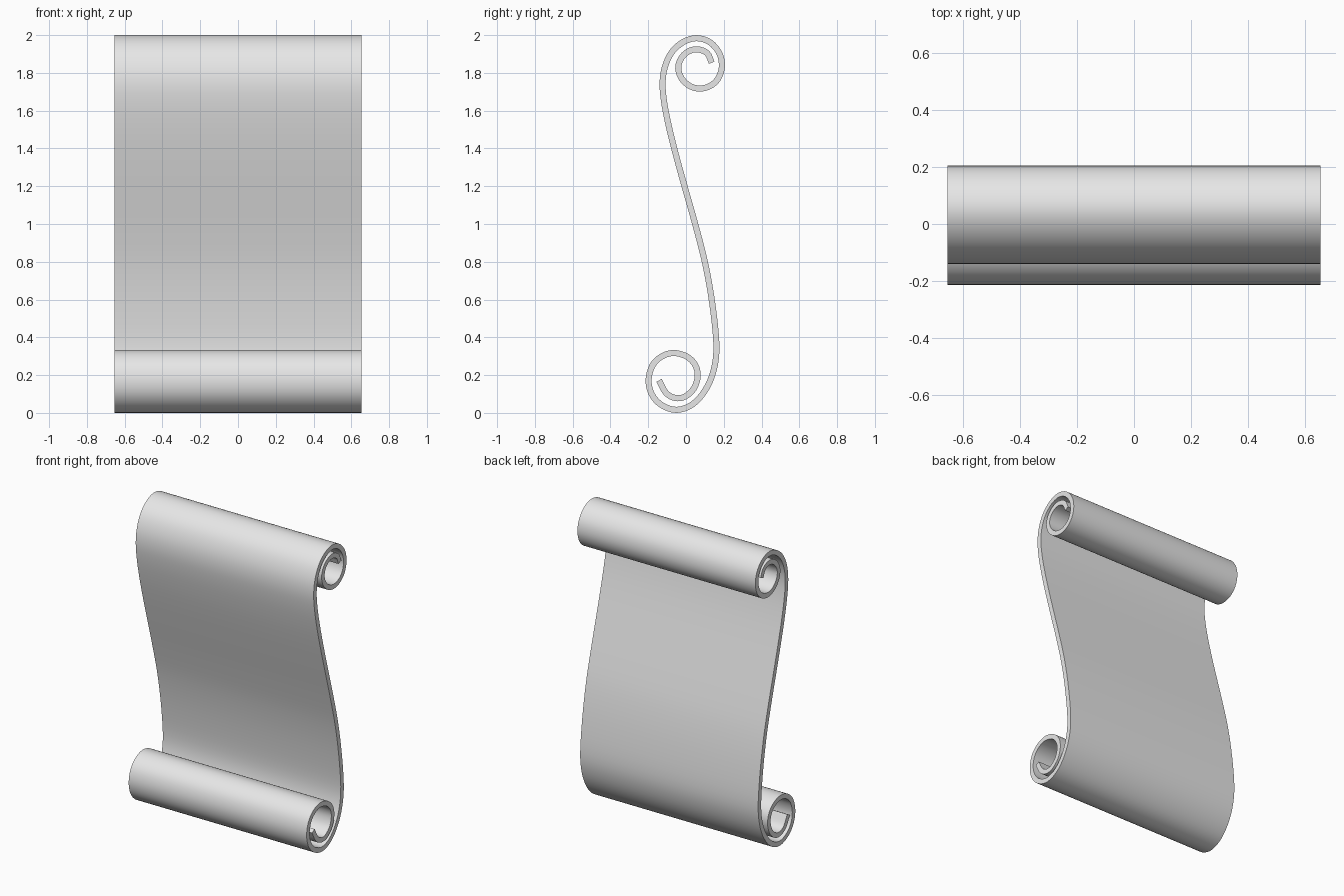
import bpy, bmesh
from mathutils import Vector
from math import radians

if "Cube" in bpy.data.objects:
    bpy.data.objects.remove(bpy.data.objects["Cube"])

HALF_WIDTH = 0.655
HALF_THICK = 0.016
STEPS = 4

# Centre line of the sheet in (y, z), from the top coil's inner tip to the bottom coil's
PATH = [Vector(p) for p in [
    (.136, 1.854), (.112, 1.904), (.06, 1.925), (.01, 1.912), (-.027, 1.875),
    (-.041, 1.825), (-.024, 1.772), (.018, 1.732), (.072, 1.717), (.13, 1.732),
    (.172, 1.773), (.190, 1.835), (.176, 1.905), (.127, 1.962), (.056, 1.984),
    (-.015, 1.963), (-.075, 1.91), (-.112, 1.83), (-.124, 1.74), (-.114, 1.634),
    (-.087, 1.50), (-.05, 1.353), (-.003, 1.183), (.054, .98), (.103, .785),
    (.14, .573), (.161, .36), (.147, .228), (.103, .122), (.034, .045),
    (-.05, .016), (-.13, .042), (-.182, .1), (-.198, .175), (-.178, .25),
    (-.13, .298), (-.066, .317), (.003, .299), (.048, .255), (.062, .196),
    (.042, .130), (-.006, .086), (-.056, .079), (-.105, .105), (-.143, .172)]]


def smooth_path(pts):
    """Catmull-Rom curve through the points."""
    ext = [2 * pts[0] - pts[1]] + pts + [2 * pts[-1] - pts[-2]]
    out = []
    for a, b, c, d in zip(ext, ext[1:], ext[2:], ext[3:]):
        for k in range(STEPS):
            t = k / STEPS
            out.append(0.5 * (2 * b + (c - a) * t + (2 * a - 5 * b + 4 * c - d) * t * t
                              + (3 * b - a - 3 * c + d) * t ** 3))
    return out + [pts[-1]]


line = smooth_path(PATH)
bm = bmesh.new()

# One rectangular cross-section at each point of the path
rings = []
for i, p in enumerate(line):
    tan = (line[min(i + 1, len(line) - 1)] - line[max(i - 1, 0)]).normalized()
    off = Vector((-tan.y, tan.x)) * HALF_THICK
    a, b = p + off, p - off
    rings.append([bm.verts.new((x, q.x, q.y)) for x, q in
                  ((-HALF_WIDTH, a), (HALF_WIDTH, a), (HALF_WIDTH, b), (-HALF_WIDTH, b))])

# Skin the sections and close both tips
for r, s in zip(rings, rings[1:]):
    for k in range(4):
        n = (k + 1) % 4
        bm.faces.new((r[k], r[n], s[n], s[k]))
bm.faces.new(rings[0][::-1])
bm.faces.new(rings[-1])
bmesh.ops.recalc_face_normals(bm, faces=bm.faces)

mesh = bpy.data.meshes.new("scroll_sheet")
bm.to_mesh(mesh)
bm.free()
sheet = bpy.data.objects.new("scroll_sheet", mesh)
bpy.context.collection.objects.link(sheet)

grey = bpy.data.materials.new("plain grey")
grey.diffuse_color = (0.8, 0.8, 0.8, 1)
grey.use_nodes = True
grey.node_tree.nodes["Principled BSDF"].inputs["Base Color"].default_value = grey.diffuse_color
mesh.materials.append(grey)

bpy.context.view_layer.objects.active = sheet
sheet.select_set(True)
bpy.ops.object.shade_smooth_by_angle(angle=radians(35))
